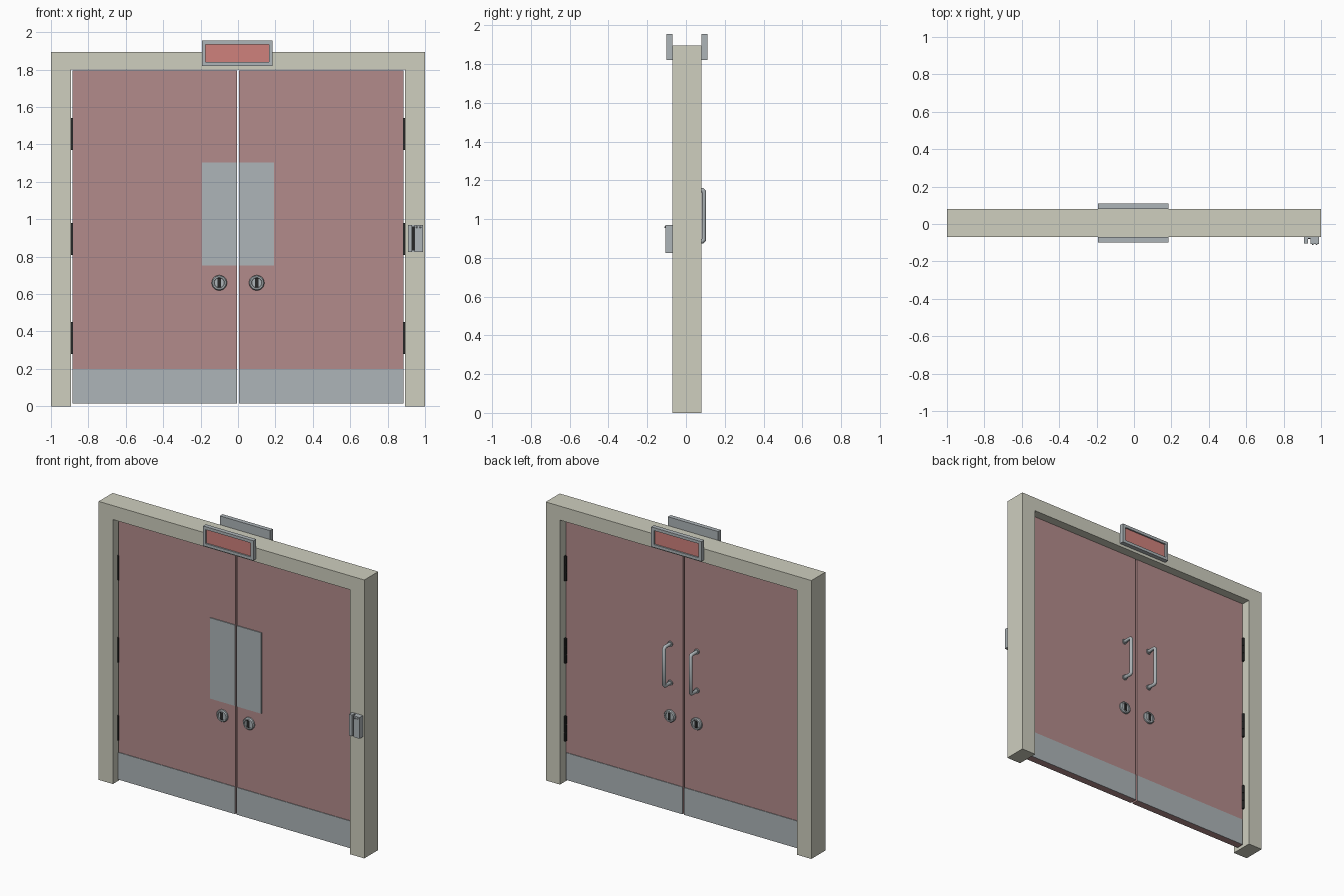
import bpy, bmesh, math
from mathutils import Matrix, Vector

if "Cube" in bpy.data.objects:
    bpy.data.objects.remove(bpy.data.objects["Cube"])


def mat(name, r, g, b):
    m = bpy.data.materials.new(name)
    m.diffuse_color = (r, g, b, 1)
    m.use_nodes = True
    m.node_tree.nodes["Principled BSDF"].inputs["Base Color"].default_value = m.diffuse_color
    return m


STONE = mat("frame_beige", 0.62, 0.62, 0.52)
RED = mat("door_red", 0.45, 0.26, 0.26)
STEEL = mat("steel", 0.42, 0.46, 0.48)
DARK = mat("dark", 0.02, 0.02, 0.02)
SIGN = mat("sign_red", 0.62, 0.22, 0.2)


def make(name, bm, material):
    bmesh.ops.recalc_face_normals(bm, faces=bm.faces)
    me = bpy.data.meshes.new(name)
    bm.to_mesh(me)
    bm.free()
    me.materials.append(material)
    ob = bpy.data.objects.new(name, me)
    bpy.context.collection.objects.link(ob)
    return ob


def box(name, x, y, z, material):
    """Box from (min, max) pairs."""
    bm = bmesh.new()
    size = [b - a for a, b in (x, y, z)]
    mid = [(a + b) / 2 for a, b in (x, y, z)]
    bmesh.ops.create_cube(bm, size=1, matrix=Matrix.Translation(mid) @ Matrix.Diagonal((*size, 1)))
    return make(name, bm, material)


def extrude_outline(name, loop, y, material):
    """Prism along y from an (x, z) outline."""
    bm = bmesh.new()
    f = bm.faces.new([bm.verts.new((px, y[0], pz)) for px, pz in loop])
    ext = bmesh.ops.extrude_face_region(bm, geom=[f])["geom"]
    bmesh.ops.translate(bm, vec=(0, y[1] - y[0], 0),
                        verts=[v for v in ext if isinstance(v, bmesh.types.BMVert)])
    return make(name, bm, material)


def lathe_y(name, profile, x, y, z, side, material, n=24):
    """Disc turned about y; profile is (radius, height), side is -1 front / +1 back."""
    bm = bmesh.new()
    rings = [[bm.verts.new((x + r * math.cos(a), y + side * h, z + r * math.sin(a)))
              for a in (2 * math.pi * i / n for i in range(n))] for r, h in profile]
    for lo, hi in zip(rings, rings[1:]):
        for i in range(n):
            bm.faces.new((lo[i], lo[(i + 1) % n], hi[(i + 1) % n], hi[i]))
    bm.faces.new(rings[0])
    bm.faces.new(rings[-1])
    return make(name, bm, material)


def span(s, a, b):
    return tuple(sorted((s * a, s * b)))


# Door frame: one inverted U
extrude_outline("door_frame", [(-1, 0), (-0.893, 0), (-0.893, 1.8), (0.893, 1.8),
                               (0.893, 0), (1, 0), (1, 1.895), (-1, 1.895)], (-0.07, 0.08), STONE)

FRONT, BACK = -0.02, 0.024
LOCK = [(0.041, 0), (0.041, 0.01), (0.036, 0.017), (0.028, 0.017), (0.026, 0.012)]

for s, tag in ((-1, "left"), (1, "right")):
    # Door leaf with kick plates on both faces
    box(f"door_{tag}", span(s, 0.006, 0.885), (FRONT, BACK), (0.015, 1.796), RED)
    box(f"kick_plate_front_{tag}", span(s, 0.006, 0.885), (FRONT - 0.004, FRONT), (0.015, 0.2), STEEL)
    box(f"kick_plate_back_{tag}", span(s, 0.006, 0.885), (BACK, BACK + 0.004), (0.015, 0.2), STEEL)
    # Push plate on the front
    box(f"push_plate_{tag}", span(s, 0.006, 0.193), (FRONT - 0.006, FRONT), (0.752, 1.302), STEEL)

    # Locks on both faces
    for side, y in ((-1, FRONT), (1, BACK)):
        face = "front" if side < 0 else "back"
        lathe_y(f"lock_{face}_{tag}", LOCK, s * 0.1, y, 0.66, side, STEEL)
        box(f"keyhole_{face}_{tag}", (s * 0.1 - 0.01, s * 0.1 + 0.01),
            span(side, side * y + 0.008, side * y + 0.015), (0.635, 0.685), DARK)

    # Pull handle on the back
    cu = bpy.data.curves.new(f"pull_handle_{tag}", "CURVE")
    cu.dimensions = "3D"
    cu.bevel_depth = 0.012
    cu.bevel_resolution = 2
    cu.use_fill_caps = True
    path = [(BACK, 1.15), (0.084, 1.15), (0.093, 1.141), (0.093, 0.894), (0.084, 0.885), (BACK, 0.885)]
    sp = cu.splines.new("POLY")
    sp.points.add(len(path) - 1)
    for p, (py, pz) in zip(sp.points, path):
        p.co = (s * 0.1, py, pz, 1)
    cu.materials.append(STEEL)
    bpy.context.collection.objects.link(bpy.data.objects.new(f"pull_handle_{tag}", cu))
    for pz in (1.15, 0.885):
        lathe_y(f"handle_collar_{tag}", [(0.018, 0), (0.018, 0.008)], s * 0.1, BACK, pz, 1, STEEL, 16)

    # Hinges: leaf in the gap and three knuckles on the back edge
    for zc in (0.365, 0.895, 1.455):
        box(f"hinge_leaf_{tag}", span(s, 0.883, 0.895), (FRONT - 0.003, BACK + 0.004),
            (zc - 0.085, zc + 0.085), DARK)
        bm = bmesh.new()
        for k in (-1, 0, 1):
            bmesh.ops.create_cone(bm, cap_ends=True, segments=12, radius1=0.009, radius2=0.009, depth=0.054,
                                  matrix=Matrix.Translation((s * 0.887, BACK + 0.006, zc + k * 0.057)))
        make(f"hinge_knuckles_{tag}", bm, DARK)

# Signs on both faces of the header: tray with recessed red panel
for side, y0, face in ((-1, 0.07, "front"), (1, 0.08, "back")):
    x0, x1, z0, z1, t = -0.193, 0.185, 1.82, 1.955, 0.02
    yy = span(side, y0, y0 + 0.03)
    box(f"sign_top_{face}", (x0, x1), yy, (z1 - t, z1), STEEL)
    box(f"sign_bottom_{face}", (x0, x1), yy, (z0, z0 + t), STEEL)
    box(f"sign_left_{face}", (x0, x0 + t), yy, (z0 + t, z1 - t), STEEL)
    box(f"sign_right_{face}", (x1 - t, x1), yy, (z0 + t, z1 - t), STEEL)
    box(f"sign_backing_{face}", (x0 + t, x1 - t), span(side, y0, y0 + 0.012), (z0 + t, z1 - t), STEEL)
    box(f"sign_panel_{face}", (x0 + t, x1 - t), span(side, y0 + 0.012, y0 + 0.02),
        (z0 + t, z1 - t), SIGN)

# Card reader on the right jamb: two blocks with a swipe slot between
box("reader_base", (0.908, 0.99), (-0.076, -0.07), (0.825, 0.97), STEEL)
box("reader_slot", (0.931, 0.943), (-0.079, -0.076), (0.833, 0.962), DARK)
box("reader_left", (0.908, 0.931), (-0.104, -0.076), (0.825, 0.97), STEEL)
box("reader_right", (0.943, 0.99), (-0.106, -0.076), (0.825, 0.97), STEEL)
for x in (0.956, 0.975):
    lathe_y("reader_light", [(0.005, 0), (0.005, 0.003), (0.003, 0.005)], x, -0.106, 0.958, -1, STEEL, 12)

# Smooth the round parts, keeping sharp edges
bpy.ops.object.select_all(action="DESELECT")
for ob in bpy.data.objects:
    if ob.type == "MESH" and ob.name.startswith(("lock", "handle_collar", "hinge_knuckles", "reader_light")):
        ob.select_set(True)
        bpy.context.view_layer.objects.active = ob
bpy.ops.object.shade_smooth_by_angle()
